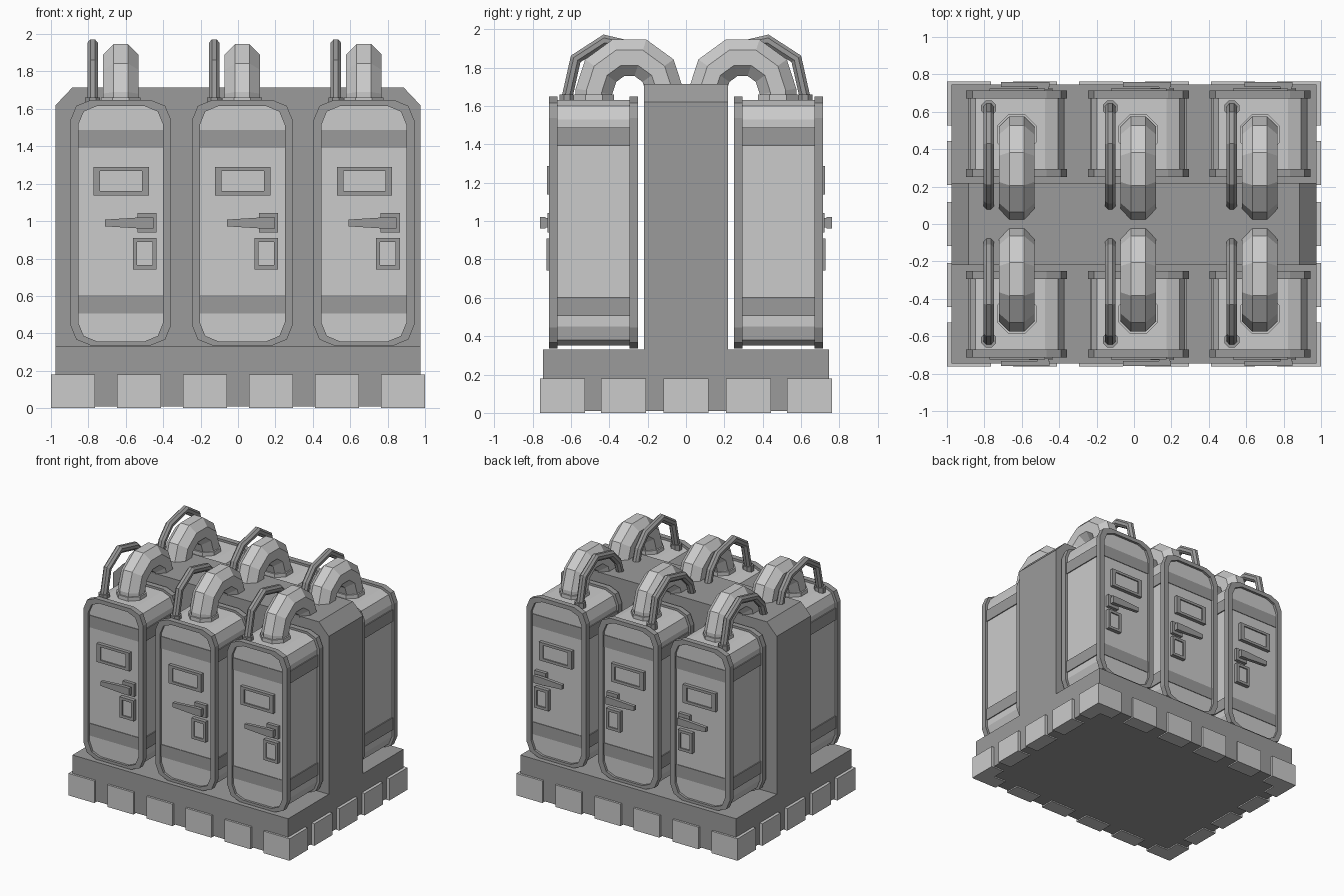
import bpy, bmesh, math
from mathutils import Vector

if "Cube" in bpy.data.objects:
    bpy.data.objects.remove(bpy.data.objects["Cube"])

dark = bpy.data.materials.new("dark_grey")
dark.diffuse_color = (0.33, 0.33, 0.33, 1)
dark.use_nodes = True
dark.node_tree.nodes["Principled BSDF"].inputs["Base Color"].default_value = dark.diffuse_color


def loft(name, rings, mat=None, cyclic=False, mirror=(False, False)):
    """Skin matching rings of points; capped ends unless cyclic."""
    bm = bmesh.new()
    vs = [[bm.verts.new(p) for p in r] for r in rings]
    n, m = len(rings[0]), len(rings)
    for k in range(m if cyclic else m - 1):
        a, b = vs[k], vs[(k + 1) % m]
        for i in range(n):
            j = (i + 1) % n
            bm.faces.new((a[i], a[j], b[j], b[i]))
    if not cyclic:
        bm.faces.new(vs[0])
        bm.faces.new(vs[-1])
    bmesh.ops.recalc_face_normals(bm, faces=bm.faces)
    me = bpy.data.meshes.new(name)
    bm.to_mesh(me)
    bm.free()
    ob = bpy.data.objects.new(name, me)
    bpy.context.collection.objects.link(ob)
    if mat:
        me.materials.append(mat)
    if any(mirror):
        md = ob.modifiers.new("mirror", 'MIRROR')
        md.use_axis = (mirror[0], mirror[1], False)
        md.use_mirror_merge = False
    return ob


MY = (False, True)


def prism(name, pts, y0, y1, mat=None, mirror=MY):
    """Extrude an x-z outline along y."""
    return loft(name, [[(x, y, z) for x, z in pts] for y in (y0, y1)], mat, mirror=mirror)


def frame(name, outer, inner, y0, y1, mat):
    rings = [(outer, y0), (outer, y1), (inner, y1), (inner, y0)]
    return loft(name, [[(x, y, z) for x, z in o] for o, y in rings], mat, True, MY)


def rect(x0, x1, z0, z1):
    return [(x0, z0), (x1, z0), (x1, z1), (x0, z1)]


def rounded(cx, hw, z0, z1, r):
    """Rectangle with two-facet rounded corners."""
    pts = []
    for q, (sx, z) in enumerate(((1, z1 - r), (-1, z1 - r), (-1, z0 + r), (1, z0 + r))):
        for k in range(3):
            a = math.radians(q * 90 + k * 45)
            pts.append((cx + sx * (hw - r) + r * math.cos(a), z + r * math.sin(a)))
    return pts


def tube(name, x, path, r, mat=None):
    """Octagonal tube along a y-z path with mitred joints."""
    P = [Vector(p) for p in path]
    R = r / math.cos(math.pi / 8)
    rings = []
    for i, p in enumerate(P):
        d0 = (p - P[max(i - 1, 0)]).normalized() if i else (P[1] - p).normalized()
        d1 = (P[i + 1] - p).normalized() if i < len(P) - 1 else d0
        t = (d0 + d1).normalized()
        nrm = Vector((-t.y, t.x)) / max(t.dot(d0), 0.5)
        ring = []
        for k in range(8):
            a = math.pi / 8 + k * math.pi / 4
            q = p + nrm * (R * math.sin(a))
            ring.append((x + R * math.cos(a), q.x, q.y))
        rings.append(ring)
    return loft(name, rings, mat, mirror=MY)


# Base slab and central wall
prism("base", rect(-0.975, 0.975, 0.01, 0.33), -0.745, 0.745, dark, (False, False))
prism("centre_wall", [(-0.975, 0.32), (0.975, 0.32), (0.975, 1.62), (0.885, 1.715),
                      (-0.885, 1.715), (-0.975, 1.62)], -0.22, 0.22, dark, (False, False))

# Foot blocks around the base: L-shaped corners, then the edges between
D, W = 0.12, 0.235
X, Y = 1.0, 0.762
corner = [(X, Y), (X - W, Y), (X - W, Y - D), (X - D, Y - D), (X - D, Y - W), (X, Y - W)]
loft("corner_block", [[(x, y, z) for x, y in corner] for z in (0, 0.18)], mirror=(True, True))
for i in range(1, 5):
    cx = -0.8825 + 0.353 * i
    prism("front_back_block", rect(cx - W / 2, cx + W / 2, 0, 0.18), -Y, -Y + D)
for cy in (-0.325, 0, 0.325):
    prism("side_block", rect(X - D, X, 0, 0.18), cy - W / 2, cy + W / 2, mirror=(True, False))

# Three cabinets, mirrored to the back
for c in (-0.627, 0.023, 0.673):
    prism("cabinet_body", rounded(c, 0.25, 0.35, 1.63, 0.1), -0.695, -0.262)
    outer, inner = rounded(c, 0.27, 0.335, 1.648, 0.11), rounded(c, 0.227, 0.357, 1.615, 0.1)
    frame("front_rim", outer, inner, -0.715, -0.67, dark)
    frame("rear_rim", outer, inner, -0.295, -0.25, dark)
    for z0, z1 in ((0.505, 0.605), (1.39, 1.488)):
        prism("band", rect(c - 0.258, c + 0.258, z0, z1), -0.7, -0.258, dark)

    # Label plate and lock plate
    frame("label_border", rect(c - 0.145, c + 0.15, 1.138, 1.288),
          rect(c - 0.11, c + 0.115, 1.16, 1.267), -0.724, -0.69, dark)
    prism("label_plate", rect(c - 0.112, c + 0.117, 1.158, 1.269), -0.714, -0.69)
    frame("lock_border", rect(c + 0.065, c + 0.192, 0.742, 0.91),
          rect(c + 0.087, c + 0.17, 0.764, 0.888), -0.727, -0.69, dark)
    prism("lock_plate", rect(c + 0.085, c + 0.172, 0.762, 0.89), -0.717, -0.69)

    # Door lever
    prism("lever_plate", rect(c + 0.09, c + 0.192, 0.94, 1.043), -0.722, -0.69, dark)
    prism("lever_stem", rect(c + 0.11, c + 0.17, 0.965, 1.015), -0.74, -0.71, dark)
    prism("lever", [(c - 0.083, 0.972), (c + 0.11, 0.96), (c + 0.175, 0.96), (c + 0.175, 1.02),
                    (c + 0.11, 1.02), (c - 0.083, 1.008)], -0.76, -0.732, dark)

    # Hose arching from cabinet top into the wall
    arc = [(-0.295 + 0.185 * math.cos(math.radians(a)), 1.675 + 0.185 * math.sin(math.radians(a)))
           for a in (180, 144, 108, 72, 36, 0)]
    tube("hose", c, [(-0.48, 1.6)] + arc, 0.095)
    tube("hose_collar", c, [(-0.48, 1.6), (-0.48, 1.66)], 0.106)

    # Thin grab pipe beside the hose
    tube("pipe", c - 0.15, [(-0.63, 1.6), (-0.575, 1.845), (-0.425, 1.942), (-0.225, 1.895),
                            (-0.135, 1.8), (-0.1, 1.69)], 0.028, dark)
    tube("pipe_collar", c - 0.15, [(-0.62, 1.6), (-0.62, 1.66)], 0.04, dark)
